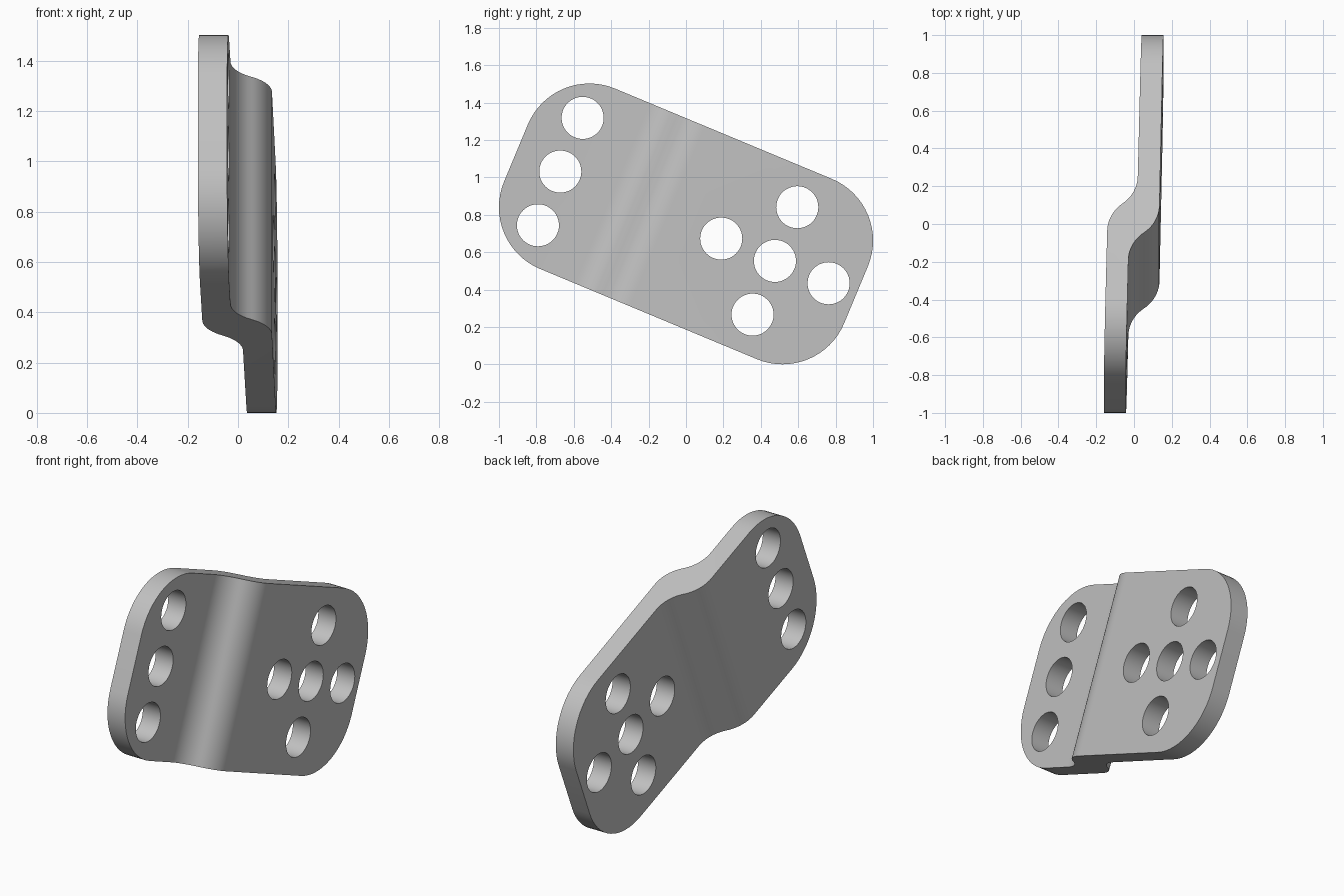
import bpy, bmesh, math

if "Cube" in bpy.data.objects:
    bpy.data.objects.remove(bpy.data.objects["Cube"])

TILT = math.radians(22.6)
C, S = math.cos(TILT), math.sin(TILT)
LENGTH, WIDTH, CORNER = 0.985, 0.522, 0.357   # half length, half width, corner radius
HOLE, PITCH = 0.1125, 0.311
MID_Z = 0.751


def place(x, u, v):
    """Plate coordinates (u along, v across) to the leaning plate in the world."""
    return (x, u * C + v * S, MID_Z - u * S + v * C)


def prism(bm, low, high):
    """Solid between two matching loops of points."""
    a = [bm.verts.new(p) for p in low]
    b = [bm.verts.new(p) for p in high]
    n = len(a)
    bm.faces.new(a[::-1])
    bm.faces.new(b)
    for i in range(n):
        j = (i + 1) % n
        bm.faces.new((a[i], a[j], b[j], b[i]))


def make(name, loops):
    bm = bmesh.new()
    for low, high in loops:
        prism(bm, low, high)
    bmesh.ops.recalc_face_normals(bm, faces=bm.faces)
    mesh = bpy.data.meshes.new(name)
    bm.to_mesh(mesh)
    bm.free()
    ob = bpy.data.objects.new(name, mesh)
    bpy.context.collection.objects.link(ob)
    return ob


def side(centre_u, x_start, x_end, x_low, x_high):
    """One face of the bent section: flat, two arcs, flat."""
    half, n = 0.16, 10
    rise = (x_high - x_low) / 2
    angle = 2 * math.atan(rise / half)
    r = half / math.sin(angle)
    pts = [(x_start, -1.1)]
    for i in range(n + 1):
        t = angle * i / n
        pts.append((x_low + r * (1 - math.cos(t)), centre_u - half + r * math.sin(t)))
    for i in range(n - 1, -1, -1):
        t = angle * i / n
        pts.append((x_high - r * (1 - math.cos(t)), centre_u + half - r * math.sin(t)))
    pts.append((x_end, 1.1))
    return pts


# Bent section, run across the width
section = side(-0.10, -0.162, 0.044, -0.142, 0.020) + \
    side(-0.267, -0.046, 0.159, -0.030, 0.135)[::-1]
plate = make("bent_plate", [([place(x, u, -0.8) for x, u in section],
                             [place(x, u, 0.8) for x, u in section])])

# Rounded outline that trims the plate
outline = []
for k, (su, sv) in enumerate([(1, 1), (-1, 1), (-1, -1), (1, -1)]):
    for i in range(17):
        t = math.pi / 2 * (k + i / 16)
        outline.append((su * (LENGTH - CORNER) + CORNER * math.cos(t),
                        sv * (WIDTH - CORNER) + CORNER * math.sin(t)))
trim = make("outline_cutter", [([place(-0.5, u, v) for u, v in outline],
                                [place(0.5, u, v) for u, v in outline])])

# Bolt holes: a row of three, and a cross of five
centres = [(-0.728, k * PITCH) for k in (-1, 0, 1)]
centres += [(0.515 + a * PITCH, b * PITCH)
            for a, b in ((0, 0), (1, 0), (-1, 0), (0, 1), (0, -1))]
loops = []
for cu, cv in centres:
    ring = [(cu + HOLE * math.cos(math.tau * i / 48), cv + HOLE * math.sin(math.tau * i / 48))
            for i in range(48)]
    loops.append(([place(-0.5, u, v) for u, v in ring], [place(0.5, u, v) for u, v in ring]))
holes = make("hole_cutter", loops)

# Cut the plate
bpy.context.view_layer.objects.active = plate
plate.select_set(True)
for cutter, operation in ((trim, 'INTERSECT'), (holes, 'DIFFERENCE')):
    mod = plate.modifiers.new("cut", 'BOOLEAN')
    mod.object = cutter
    mod.operation = operation
    mod.solver = 'EXACT'
    bpy.ops.object.modifier_apply(modifier=mod.name)
for cutter in (trim, holes):
    bpy.data.objects.remove(cutter)

# Plain grey metal, smooth with sharp rims
grey = bpy.data.materials.new("grey_metal")
grey.diffuse_color = (0.53, 0.53, 0.53, 1)
grey.use_nodes = True
grey.node_tree.nodes["Principled BSDF"].inputs["Base Color"].default_value = grey.diffuse_color
plate.data.materials.clear()
plate.data.materials.append(grey)
bpy.ops.object.shade_smooth_by_angle(angle=math.radians(30))
